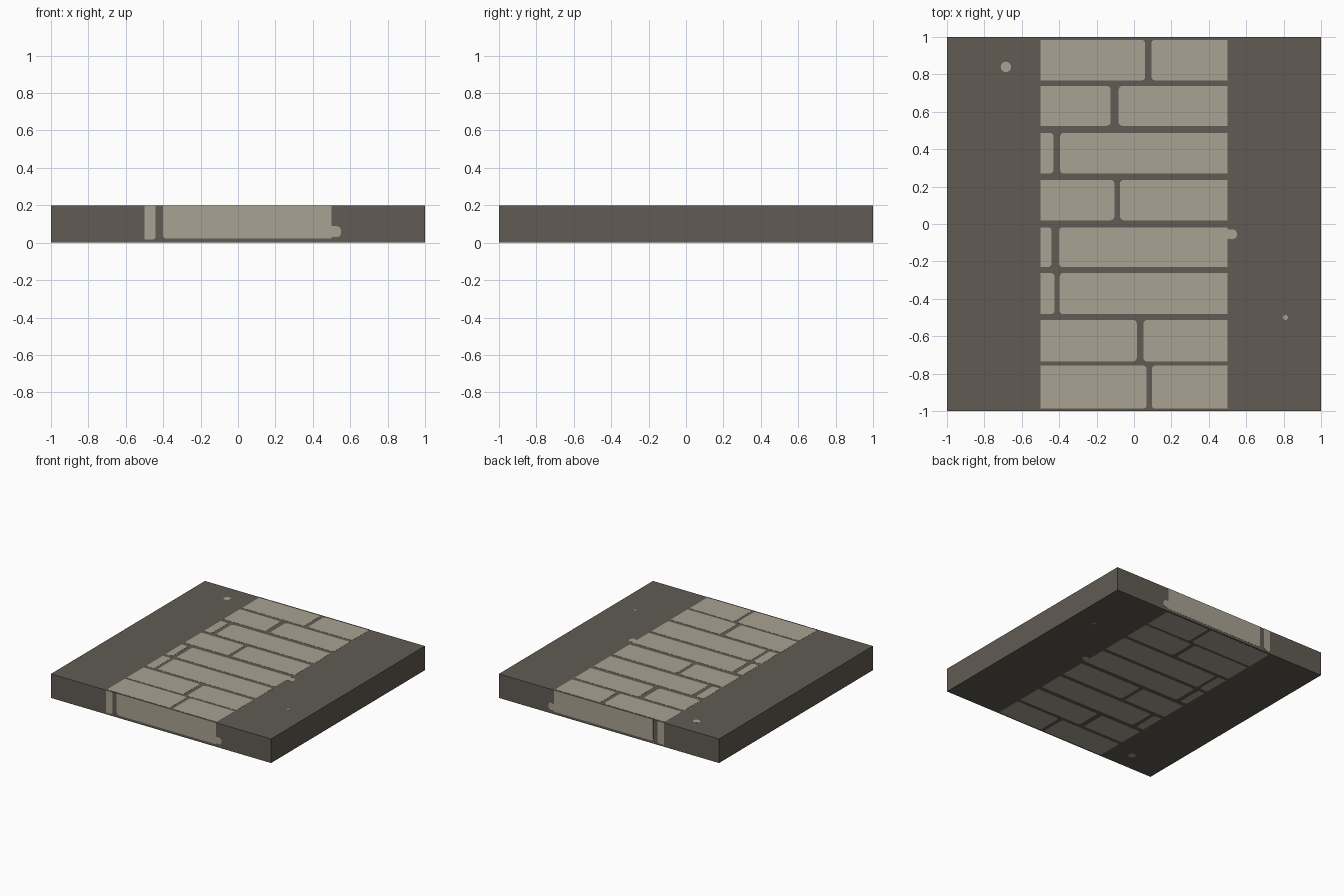
import bpy, bmesh, math

if "Cube" in bpy.data.objects:
    bpy.data.objects.remove(bpy.data.objects["Cube"])

T = 0.001  # thickness of the brick plates


def material(name, rgb):
    m = bpy.data.materials.new(name)
    m.diffuse_color = (*rgb, 1)
    m.use_nodes = True
    m.node_tree.nodes["Principled BSDF"].inputs["Base Color"].default_value = m.diffuse_color
    return m


MORTAR = material("dark mortar", (0.119, 0.105, 0.086))
BRICK = material("pale stone", (0.397, 0.361, 0.287))


def make_object(name, bm, mat):
    bmesh.ops.recalc_face_normals(bm, faces=bm.faces)
    me = bpy.data.meshes.new(name)
    bm.to_mesh(me)
    bm.free()
    me.materials.append(mat)
    ob = bpy.data.objects.new(name, me)
    bpy.context.collection.objects.link(ob)


def rounded(x0, x1, y0, y1, radii):
    """Rectangle outline; radii for bottom left, bottom right, top right, top left."""
    pts = []
    corners = [(x0, y0, 1, 1), (x1, y0, -1, 1), (x1, y1, -1, -1), (x0, y1, 1, -1)]
    for i, ((x, y, sx, sy), r) in enumerate(zip(corners, radii)):
        if r == 0:
            pts.append((x, y))
            continue
        for k in range(5):
            a = math.pi + i * math.pi / 2 + k * math.pi / 8
            pts.append((x + sx * r + r * math.cos(a), y + sy * r + r * math.sin(a)))
    return pts


def circle(x, y, r):
    return [(x + r * math.cos(k * math.pi / 8), y + r * math.sin(k * math.pi / 8)) for k in range(16)]


def plates(name, outlines, place):
    bm = bmesh.new()
    for pts in outlines:
        low = [bm.verts.new(place(u, v, 0)) for u, v in pts]
        high = [bm.verts.new(place(u, v, T)) for u, v in pts]
        bm.faces.new(low[::-1])
        bm.faces.new(high)
        n = len(pts)
        for i in range(n):
            j = (i + 1) % n
            bm.faces.new((low[i], low[j], high[j], high[i]))
    make_object(name, bm, BRICK)


# Slab, set back by the plate thickness
bm = bmesh.new()
bmesh.ops.create_cube(bm, size=1)
for v in bm.verts:
    v.co = (v.co.x * 2, v.co.y * (2 - 2 * T), 0.1 + v.co.z * (0.2 - 2 * T))
make_object("slab", bm, MORTAR)

# Brick courses: bottom, top, joint start, joint end
COURSES = [
    (0.768, 0.985, 0.060, 0.093),
    (0.525, 0.738, -0.125, -0.082),
    (0.270, 0.487, -0.430, -0.395),
    (0.020, 0.236, -0.105, -0.075),
    (-0.230, -0.018, -0.440, -0.402),
    (-0.482, -0.262, -0.425, -0.398),
    (-0.735, -0.513, 0.015, 0.050),
    (-0.987, -0.757, 0.068, 0.095),
]
R = 0.02
paving = []
for y0, y1, j0, j1 in COURSES:
    paving.append(rounded(-0.5, j0, y0, y1, (0, R, R, 0)))
    paving.append(rounded(j1, 0.5, y0, y1, (R, 0, 0, R)))
# Chipped end of one brick and stray specks
paving.append(rounded(0.5, 0.55, -0.08, -0.03, (0, R, R, 0)))
paving.append(circle(-0.685, 0.84, 0.028))
paving.append(circle(0.81, -0.5, 0.013))
plates("top_bricks", paving, lambda u, v, d: (u, v, 0.2 - T + d))
plates("bottom_bricks", paving, lambda u, v, d: (u, -v, T - d))

# Brick ends on the front and back edges
edge = [
    rounded(-0.5, -0.44, 0.016, 0.2, (0, R, 0, 0)),
    rounded(-0.402, 0.5, 0.022, 0.2, (R, 0, 0, 0)),
    rounded(0.5, 0.55, 0.03, 0.088, (0, R, R, 0)),
]
plates("front_bricks", edge, lambda u, v, d: (u, -1 + T - d, v))
plates("back_bricks", edge, lambda u, v, d: (u, 1 - T + d, v))
